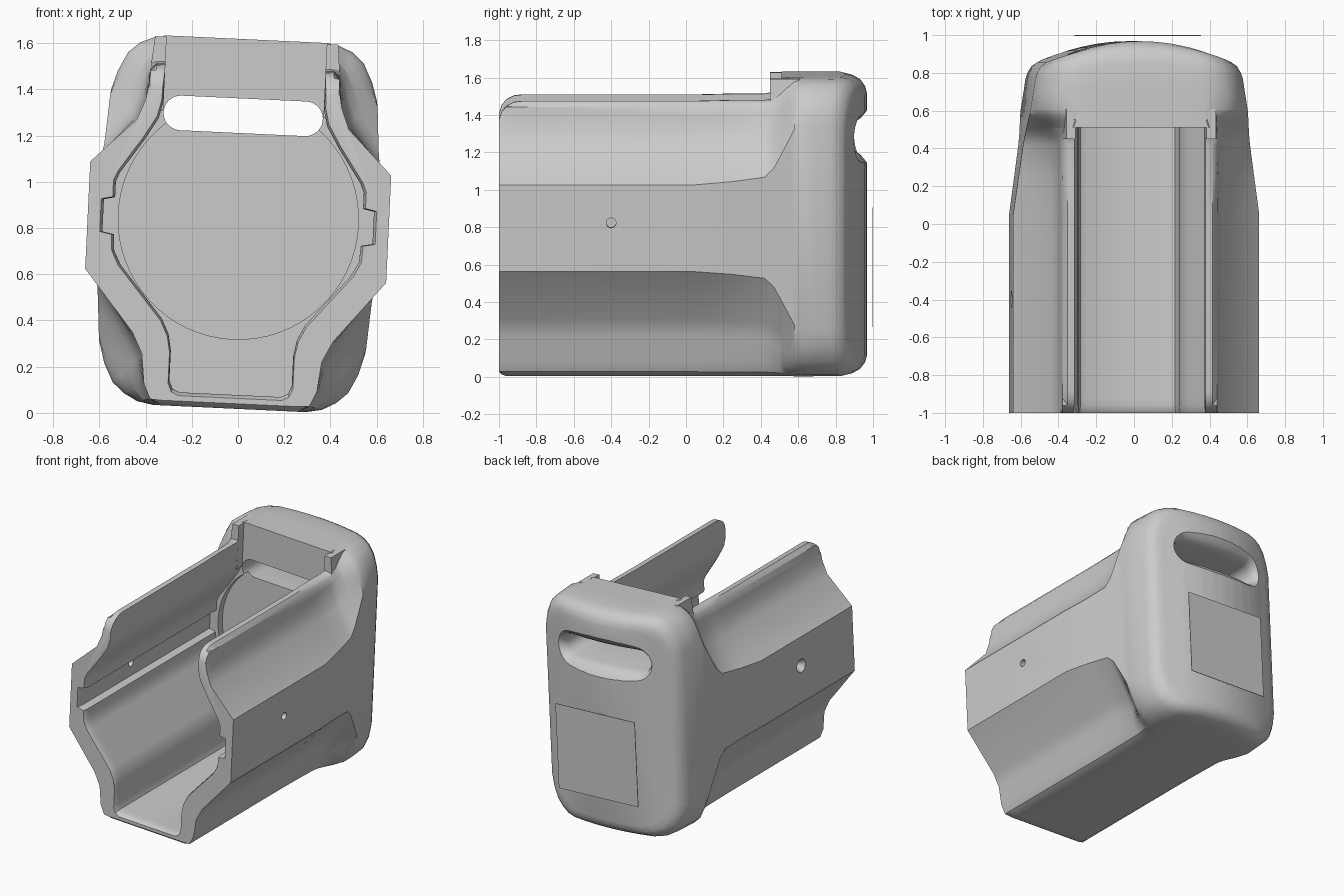
import bpy, bmesh, math
from mathutils import Matrix

old = bpy.data.objects.get("Cube")
if old:
    bpy.data.objects.remove(old, do_unlink=True)

TILT = Matrix.Translation((0, 0, 0.808)) @ Matrix.Rotation(math.radians(2.7), 4, 'Y')

grey = bpy.data.materials.new("plain grey")
grey.use_nodes = True
COLOUR = (0.6, 0.6, 0.6, 1)
grey.diffuse_color = COLOUR
grey.node_tree.nodes["Principled BSDF"].inputs["Base Color"].default_value = COLOUR


def finish(name, bm):
    bm.normal_update()
    bmesh.ops.triangulate(bm, faces=bm.faces, ngon_method='EAR_CLIP')
    bmesh.ops.recalc_face_normals(bm, faces=bm.faces)
    mesh = bpy.data.meshes.new(name)
    bm.to_mesh(mesh)
    bm.free()
    mesh.materials.append(grey)
    ob = bpy.data.objects.new(name, mesh)
    bpy.context.collection.objects.link(ob)
    ob.matrix_world = TILT
    return ob


def loft(name, rings, bowed_end=False):
    """Join half profiles, mirrored in x; a bowed end is capped by upright strips."""
    bm = bmesh.new()
    rows = []
    for half in rings:
        full = half + [(-x, y, z) for x, y, z in half[-2:0:-1]]
        rows.append([bm.verts.new(p) for p in full])
    n, h = len(rows[0]), len(rings[0])
    for a, b in zip(rows, rows[1:]):
        for i in range(n):
            j = (i + 1) % n
            bm.faces.new((a[i], a[j], b[j], b[i]))
    bm.faces.new(rows[0])
    if bowed_end:
        for s in (1, -1):
            for i in range(h // 2 - 1):
                strip = (i, i + 1, h - 2 - i, h - 1 - i)
                bm.faces.new([rows[-1][(s * k) % n] for k in strip])
    else:
        bm.faces.new(rows[-1])
    return finish(name, bm)


def cut(target, cutter):
    cutter.hide_render = True
    mod = target.modifiers.new("cut", 'BOOLEAN')
    mod.operation, mod.object, mod.solver = 'DIFFERENCE', cutter, 'EXACT'
    bpy.context.view_layer.update()
    bpy.context.view_layer.objects.active = target
    bpy.ops.object.modifier_apply(modifier=mod.name)
    bpy.data.objects.remove(cutter, do_unlink=True)


def cylinder(name, r1, r2, depth, place):
    bm = bmesh.new()
    bmesh.ops.create_cone(bm, cap_ends=True, segments=64, radius1=r1, radius2=r2,
                          depth=depth, matrix=place)
    return finish(name, bm)


def box(name, size, centre):
    bm = bmesh.new()
    bmesh.ops.create_cube(bm, size=1, matrix=Matrix.Translation(centre) @ Matrix.Diagonal((*size, 1)))
    return finish(name, bm)


def bow(x):
    return -0.1 * (x / 0.57) ** 2


# Channel section and rear block section, matched point for point
channel = [(0, -.79), (.11, -.79), (.21, -.79), (.30, -.79), (.345, -.765), (.375, -.70),
           (.39, -.57), (.435, -.48), (.652, -.215), (.652, .25), (.46, .44), (.425, .53),
           (.415, .60), (.41, .655), (.385, .685), (.22, .685), (.11, .685), (0, .685)]
block = [(0, -.79), (.11, -.79), (.22, -.79), (.33, -.79), (.40, -.777), (.46, -.745),
         (.51, -.70), (.55, -.62), (.57, -.53), (.57, .57), (.55, .65), (.51, .73),
         (.46, .775), (.40, .80), (.33, .81), (.22, .81), (.11, .81), (0, .81)]
# Inside of the channel, with a groove along each side
inner = [(0, -.73), (.22, -.73), (.25, -.715), (.265, -.68), (.265, -.55), (.278, -.48), (.31, -.415),
         (.50, -.19), (.53, -.13), (.535, -.06), (.585, -.05), (.585, .09), (.537, .10), (.537, .17),
         (.52, .21), (.418, .36), (.365, .45), (.348, .52)]
TOP = 14  # index of the last point on the channel wall


def section(y, t):
    """Outer section at y, blended by t from the channel to the block."""
    ring = []
    for i, ((a, b), (c, d)) in enumerate(zip(channel, block)):
        x = a + (c - a) * t
        if i in (8, 9):
            x = .652 - .077 * max(0, y - .05) / .56
        ring.append((x, y, b + (d - b) * t))
    return ring


# Channel shell, front corners rounded, flaring towards the block
rings = []
for y, t, top, low, lip in ((-1, 0, .585, -.768, 1.02), (-.985, 0, .63, -.782, 1.008), (-.96, 0, .66, -.79, 1),
                            (-.92, 0, .68, -.79, 1), (-.88, 0, .69, -1, 1), (.05, 0, .69, -1, 1),
                            (.25, .05, .69, -1, 1), (.42, .12, .69, -1, 1), (.47, .27, .7, -1, 1), (.51, .5, 1, -1, 1)):
    outer = [(x, y, max(low, min(top, z))) for x, y, z in section(y, t)[:TOP + 1]]
    rim = (.347 * lip, y, outer[-1][2])
    rings.append(outer + [rim] + [(x * lip, y, z * lip) for x, z in reversed(inner)])
shell = loft("channel_shell", rings)

# Screw hole through both walls, countersunk on one side
ALONG_X = Matrix.Rotation(math.pi / 2, 4, 'Y')
HOLE = Matrix.Translation((0, -.4, .046))
cut(shell, cylinder("hole_cutter", .026, .026, 2, HOLE @ ALONG_X))
cut(shell, cylinder("countersink_cutter", .06, .02, .06,
                    HOLE @ Matrix.Translation((-.64, 0, 0)) @ ALONG_X))

# Rear block with an upright front wall and a rounded, bowed back
rings = []
for y, t in ((.51, .5), (.55, .74), (.58, .92), (.61, 1)):
    rings.append([(x, y, block[i][1] if i >= TOP else z) for i, (x, y, z) in enumerate(section(y, t))])
for y, inset, curve in ((.72, .008, .3), (.85, .02, .8), (.90, .03, 1), (.935, .05, 1), (.957, .08, 1), (.968, .12, 1)):
    rings.append([(x * (1 - inset / .57), y + curve * bow(x), z * (1 - max(0, inset - .02) / .8))
                  for x, z in block])
rear = loft("rear_block", rings, bowed_end=True)

# Round recess in the back wall
cut(rear, cylinder("recess_cutter", .52, .52, .2,
                   Matrix.Translation((0, .46, .03)) @ Matrix.Rotation(math.pi / 2, 4, 'X')))


# Rounded slot, flared towards the back
def slot_ring(y, grow):
    r = .075 + grow
    w = .345 + grow - r
    arc = [(w + r * math.cos(a), r * math.sin(a))
           for a in [math.pi * (k / 15 - .5) for k in range(16)]]
    pts = [(0, -r), (w / 2, -r)] + arc + [(w / 2, r), (0, r)]
    return [(x, y + (bow(x) if .8 < y < 1 else 0), z + .478) for x, z in pts]


cut(rear, loft("slot_cutter", [slot_ring(y, g) for y, g in
                               ((.4, 0), (.87, 0), (.91, .01), (.94, .03), (.96, .055), (.975, .075), (1.1, .075))]))

# Upright ribs at the mouth of the block
parts = [shell, rear]
for side, s in (("left", 1), ("right", -1)):
    rib = box(side + "_rib", (.05, .16, .32), (s * .372, .53, .645))
    for v in rib.data.vertices:
        if v.co.z < .6 and abs(v.co.x) > .372:
            v.co.x += s * .03
    parts.append(rib)

# Flat label panel behind the back face
parts.append(box("back_panel", (.64, .004, .61), (.03, .998, -.22)))

bpy.ops.object.select_all(action='DESELECT')
for ob in parts:
    ob.select_set(True)
bpy.context.view_layer.objects.active = shell
bpy.ops.object.shade_smooth_by_angle(angle=math.radians(32))
